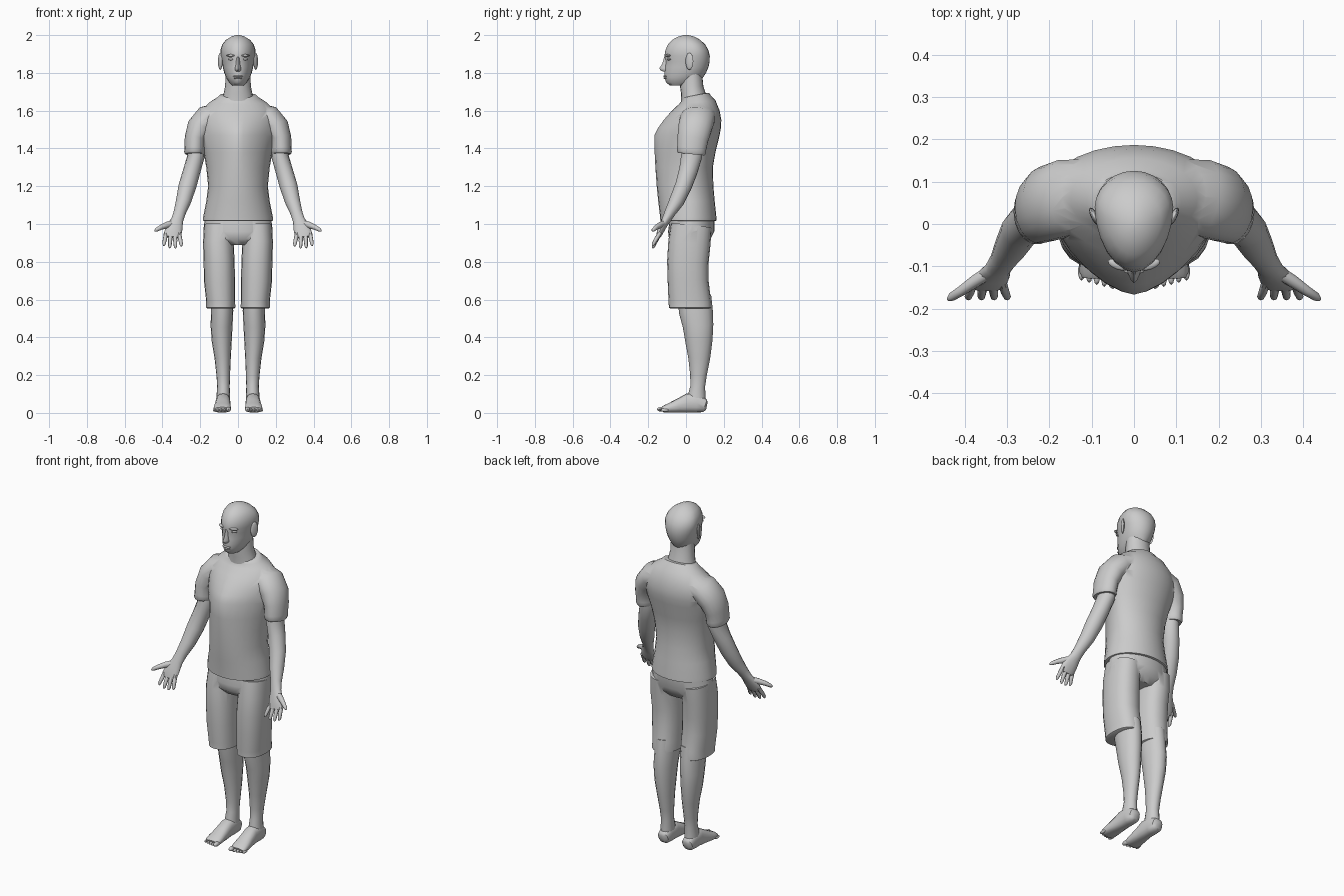
import bpy, bmesh, math
from mathutils import Vector, Matrix


def power(v, n):
    return math.copysign(abs(v) ** (2 / n), v)


def loft(name, rings, mirror=False):
    """Skin a list of equal-length point rings and cap both ends."""
    bm = bmesh.new()
    vs = [[bm.verts.new(p) for p in r] for r in rings]
    n = len(rings[0])
    for a, b in zip(vs, vs[1:]):
        for i in range(n):
            j = (i + 1) % n
            bm.faces.new((a[i], a[j], b[j], b[i]))
    bm.faces.new(vs[0])
    bm.faces.new(vs[-1])
    return finish(name, bm, mirror)


def finish(name, bm, mirror):
    bmesh.ops.recalc_face_normals(bm, faces=bm.faces)
    me = bpy.data.meshes.new(name)
    bm.to_mesh(me)
    bm.free()
    ob = bpy.data.objects.new(name, me)
    bpy.context.collection.objects.link(ob)
    if mirror:
        m = ob.modifiers.new("Mirror", 'MIRROR')
        m.use_mirror_merge = False
        apply_mods(ob)
    return ob


def apply_mods(ob):
    bpy.context.view_layer.objects.active = ob
    for m in list(ob.modifiers):
        bpy.ops.object.modifier_apply(modifier=m.name)


def body(name, rows, sides=24, nf=2.0, tilt=0.0):
    """Level rings: z, half width, front y, widest y, back y [, front exponent, tilt]."""
    rings = []
    for z, rx, yf, yw, yb, *opt in rows:
        e = opt[0] if opt else nf
        t = opt[1] if len(opt) > 1 else tilt
        ring = []
        for i in range(sides):
            a = 2 * math.pi * i / sides
            c, s = math.cos(a), math.sin(a)
            n = e if s < 0 else 2.0
            y = yw + power(s, n) * (yw - yf if s < 0 else yb - yw)
            ring.append((rx * power(c, n), y, z + t * (y - yw)))
        rings.append(ring)
    return loft(name, rings)


def tube(name, path, sides=14, ref=(0, 1, 0), n=2.0, mirror=True):
    """Oval tube: x, y, z, side radius, depth radius per path point."""
    pts = [Vector(p[:3]) for p in path]
    rings = []
    for i, p in enumerate(path):
        t = (pts[min(i + 1, len(pts) - 1)] - pts[max(i - 1, 0)]).normalized()
        u = Vector(ref).cross(t).normalized()
        v = t.cross(u)
        ring = []
        for k in range(sides):
            a = 2 * math.pi * k / sides
            ring.append(pts[i] + u * p[3] * power(math.cos(a), n)
                        + v * p[4] * power(math.sin(a), n))
        rings.append(ring)
    return loft(name, rings, mirror)


def ball(name, loc, radii, turn=0.0, mirror=True, seg=12):
    bm = bmesh.new()
    bmesh.ops.create_uvsphere(bm, u_segments=seg, v_segments=8, radius=1)
    bm.transform(Matrix.Translation(loc) @ Matrix.Rotation(turn, 4, 'Z')
                 @ Matrix.Diagonal((*radii, 1)))
    return finish(name, bm, mirror)


def union(a, b):
    m = a.modifiers.new("Union", 'BOOLEAN')
    m.operation, m.solver, m.object = 'UNION', 'EXACT', b
    apply_mods(a)
    bpy.data.objects.remove(b)


# Head and neck
body("head", [
    (1.733, .030, -.085, -.03, .05), (1.75, .047, -.106, -.02, .075),
    (1.775, .062, -.113, 0, .09), (1.80, .073, -.114, .02, .106),
    (1.83, .080, -.112, .03, .119), (1.86, .086, -.108, .04, .125),
    (1.89, .092, -.114, .04, .126), (1.92, .093, -.109, .04, .119),
    (1.95, .084, -.096, .03, .102), (1.975, .064, -.073, .015, .075),
    (1.992, .035, -.042, .005, .045), (2.0, .010, -.012, 0, .014)], nf=1.9)
body("neck", [
    (1.64, .085, -.025, .04, .115), (1.69, .076, -.026, .04, .105),
    (1.73, .068, -.032, .035, .092), (1.80, .066, -.03, .035, .085)], 20)

# Face
body("nose", [
    (1.885, .010, -.115, -.1, -.08), (1.85, .011, -.125, -.1, -.08),
    (1.826, .017, -.14, -.1, -.08), (1.815, .018, -.138, -.1, -.08),
    (1.807, .012, -.122, -.1, -.08)], 12, 1.6)
ball("eye", (.036, -.089, 1.873), (.017, .012, .007), .35)
ball("brow", (.037, -.096, 1.892), (.026, .012, .007), .35)
ball("upper_lip", (0, -.108, 1.782), (.026, .012, .006), mirror=False)
ball("lower_lip", (0, -.107, 1.772), (.021, .012, .006), mirror=False)
ball("ear", (.094, .018, 1.861), (.008, .023, .045), -.45)

# Shirt
shirt = body("shirt", [
    (1.015, .178, -.128, .02, .153), (1.018, .186, -.136, .02, .162),
    (1.035, .185, -.137, .02, .161), (1.12, .168, -.147, .02, .152),
    (1.2, .158, -.155, .02, .145), (1.3, .168, -.162, .03, .142, 1.8),
    (1.38, .182, -.166, .04, .156, 1.65), (1.47, .207, -.167, .05, .178, 1.5),
    (1.51, .213, -.147, .055, .185, 1.5), (1.55, .213, -.118, .06, .187, 1.6),
    (1.60, .195, -.075, .065, .178, 1.8), (1.645, .15, -.036, .06, .156, 2, .1),
    (1.668, .112, -.022, .05, .13, 2, .18), (1.68, .1, -.02, .05, .122, 2, .2),
    (1.682, .09, -.014, .05, .114, 2, .2)], 28)
sleeve = tube("sleeve", [
    (.10, .07, 1.585, .055, .085), (.16, .062, 1.56, .072, .092),
    (.205, .048, 1.51, .067, .09), (.226, .036, 1.45, .057, .083),
    (.229, .03, 1.40, .054, .078), (.230, .029, 1.38, .055, .078),
    (.230, .028, 1.37, .050, .072)], 18)
union(shirt, sleeve)

# Shorts
shorts = body("shorts", [
    (1.03, .176, -.085, .03, .152), (.96, .184, -.095, .03, .15),
    (.92, .176, -.09, .025, .13), (.89, .13, -.06, .02, .10)], 28)
shorts_leg = tube("shorts_leg", [
    (.098, .028, .99, .082, .108), (.104, .018, .9, .081, .112),
    (.100, .01, .8, .082, .11), (.098, .011, .7, .082, .108),
    (.092, .019, .6, .077, .112), (.0915, .022, .57, .077, .113),
    (.0915, .022, .557, .077, .113), (.0915, .022, .553, .07, .105)], 20, n=2.3)
union(shorts, shorts_leg)

# Lower legs and feet
tube("leg", [
    (.085, .045, .62, .058, .088), (.084, .052, .54, .059, .09),
    (.087, .064, .46, .058, .081), (.086, .068, .38, .053, .072),
    (.081, .070, .29, .043, .058), (.078, .066, .2, .036, .044),
    (.077, .062, .14, .033, .039), (.078, .057, .09, .036, .047),
    (.079, .055, .05, .036, .047)], 16)
tube("foot", [
    (.079, .110, .035, .018, .02), (.079, .100, .037, .033, .035),
    (.079, .06, .052, .039, .051), (.079, .01, .052, .038, .051),
    (.081, -.04, .038, .042, .037), (.083, -.085, .027, .046, .026),
    (.084, -.115, .02, .045, .019), (.084, -.125, .017, .04, .014)],
    16, ref=(0, 0, 1), n=2.5)
for i in range(5):
    r = .013 if i == 0 else .0085
    ball("toe", (.052 + i * .018 - (.002 if i == 0 else 0), -.128 + i * .004, .006 + r),
         (r, .026 - i * .001, r), seg=10)

# Arms and hands, palms forward
tube("arm", [
    (.226, .038, 1.46, .042, .055), (.222, .030, 1.36, .046, .057),
    (.245, .012, 1.28, .046, .05), (.268, -.014, 1.2, .047, .045),
    (.289, -.05, 1.12, .04, .04), (.309, -.085, 1.06, .032, .029),
    (.322, -.106, 1.02, .032, .023), (.335, -.125, .985, .043, .019),
    (.345, -.140, .95, .046, .016), (.347, -.149, .93, .041, .011)])
for base, tip, end in ((.381, .392, .885), (.357, .361, .873),
                       (.334, .331, .872), (.312, .300, .882)):
    tube("finger", [
        (base, -.137, .955, .011, .011), ((base + tip) / 2, -.158, (end + .955) / 2, .011, .011),
        (tip, -.172, end + .01, .009, .009), (tip, -.177, end, .004, .004)], 8)
tube("thumb", [
    (.338, -.112, 1.005, .018, .016), (.375, -.135, .995, .017, .015),
    (.408, -.158, .982, .013, .012), (.432, -.173, .969, .010, .010),
    (.440, -.179, .963, .004, .004)], 10)

# Smooth shading with crisp hems
bpy.ops.object.select_all(action='DESELECT')
for ob in bpy.context.scene.objects:
    ob.select_set(True)
    bpy.context.view_layer.objects.active = ob
bpy.ops.object.shade_smooth_by_angle(angle=math.radians(45))
